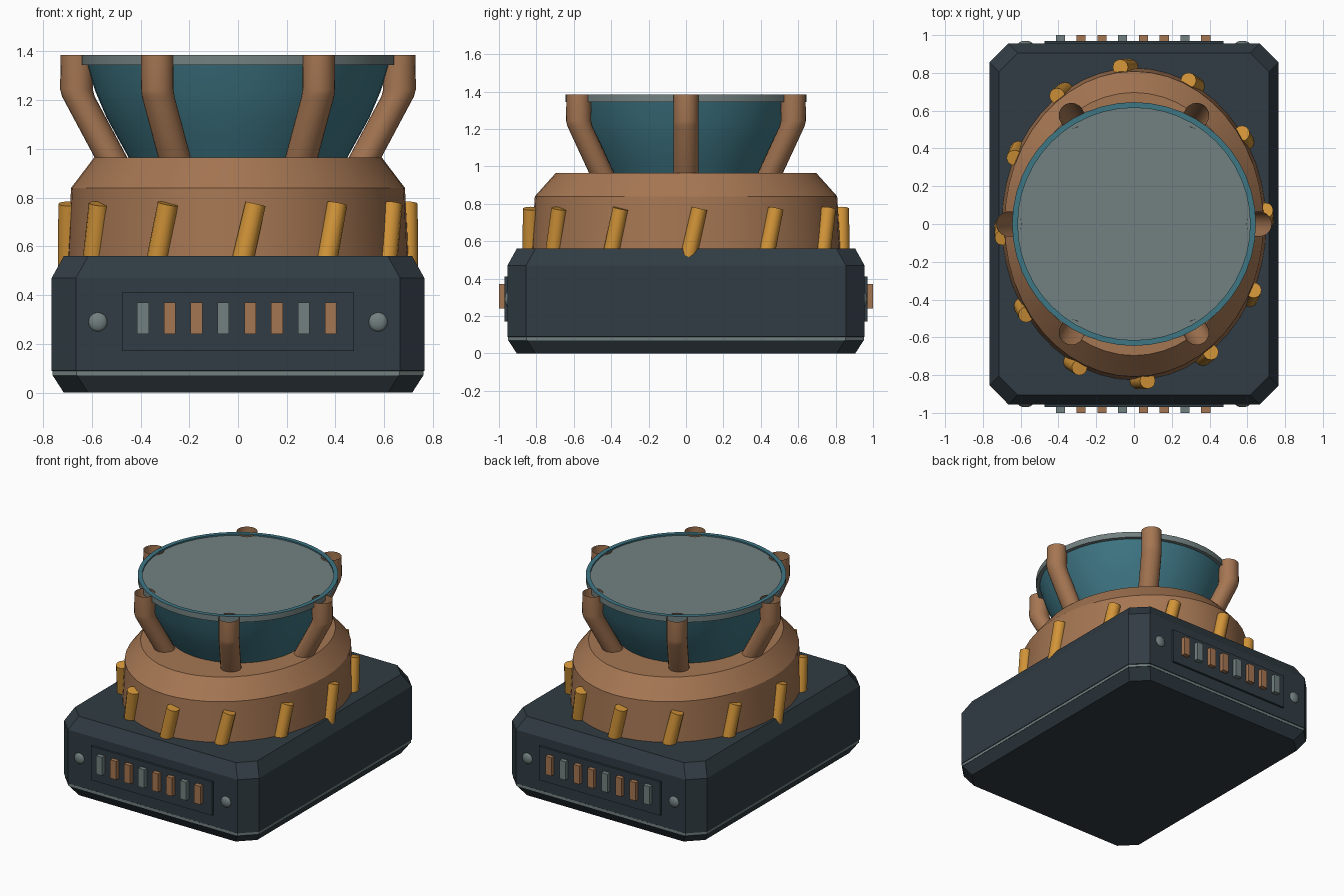
import bpy
import bmesh
from math import cos, sin, pi, radians
from mathutils import Vector, Matrix

cube = bpy.data.objects.get("Cube")
if cube:
    bpy.data.objects.remove(cube, do_unlink=True)


def material(name, r, g, b):
    m = bpy.data.materials.new(name)
    m.use_nodes = True
    m.diffuse_color = (r, g, b, 1)
    m.node_tree.nodes["Principled BSDF"].inputs["Base Color"].default_value = (r, g, b, 1)
    return m


SLATE = material("dark slate", 0.03, 0.045, 0.056)
GREY = material("steel grey", 0.17, 0.216, 0.216)
COPPER = material("copper brown", 0.376, 0.181, 0.085)
GOLD = material("gold", 0.65, 0.3, 0.04)
TEAL = material("teal", 0.048, 0.181, 0.231)


def finish(name, bm, mats, smooth=True, angle=30):
    bmesh.ops.recalc_face_normals(bm, faces=bm.faces)
    mesh = bpy.data.meshes.new(name)
    bm.to_mesh(mesh)
    bm.free()
    for m in mats:
        mesh.materials.append(m)
    if smooth:
        mesh.polygons.foreach_set("use_smooth", [True] * len(mesh.polygons))
        mesh.set_sharp_from_angle(angle=radians(angle))
    obj = bpy.data.objects.new(name, mesh)
    bpy.context.collection.objects.link(obj)
    return obj


def ellipse(rx, ry, z, n, cx=0, cy=0):
    return [(cx + rx * cos(2 * pi * i / n), cy + ry * sin(2 * pi * i / n), z) for i in range(n)]


def octagon(inset, z, c=0.1):
    x, y = 0.765 - inset, 0.955 - inset
    return [(x, c - y, z), (x, y - c, z), (x - c, y, z), (c - x, y, z),
            (-x, y - c, z), (-x, c - y, z), (c - x, -y, z), (x - c, -y, z)]


def loft(name, rings, mats, bottom=True, top=True, smooth=True, rule=None):
    """Skin a stack of rings; rule picks the material from the layer number."""
    bm = bmesh.new()
    loops = [[bm.verts.new(p) for p in ring] for ring in rings]
    n = len(rings[0])
    for k, (a, b) in enumerate(zip(loops, loops[1:])):
        for i in range(n):
            j = (i + 1) % n
            f = bm.faces.new((a[i], a[j], b[j], b[i]))
            f.material_index = rule(k) if rule else 0
    if bottom:
        bm.faces.new(loops[0][::-1])
    if top:
        f = bm.faces.new(loops[-1])
        f.material_index = rule(len(rings) - 1) if rule else 0
    return finish(name, bm, mats, smooth)


def box(name, center, size, mat):
    bm = bmesh.new()
    bmesh.ops.create_cube(bm, size=1, matrix=Matrix.Translation(center) @ Matrix.Diagonal((*size, 1)))
    return finish(name, bm, [mat], smooth=False)


# Chamfered base with a thin trim band near the foot
base_profile = [(0.05, 0), (0.005, 0.07), (0.003, 0.07), (0.003, 0.088), (0, 0.09), (0, 0.47), (0.05, 0.56)]
loft("base", [octagon(d, z) for d, z in base_profile], [SLATE, GREY],
     smooth=False, rule=lambda k: 1 if k == 2 else 0)

# Control panels, keys and round studs on front and back
for side, label in ((-1, "front"), (1, "back")):
    box(label + "_panel", (0, side * 0.955, 0.29), (0.95, 0.03, 0.24), SLATE)
    for i in range(8):
        box(f"{label}_key_{i + 1}", (-0.39 + 0.11 * i, side * 0.975, 0.305), (0.048, 0.05, 0.13),
            COPPER if i % 3 else GREY)
    for x in (-0.575, 0.575):
        bm = bmesh.new()
        place = Matrix.Translation((x, side * 0.95, 0.29)) @ Matrix.Diagonal((1, 0.5, 1, 1))
        bmesh.ops.create_uvsphere(bm, u_segments=16, v_segments=10, radius=0.04, matrix=place)
        finish(label + "_stud", bm, [GREY], angle=60)

# Oval collar
collar_profile = [(0.7, 0.55), (0.685, 0.84), (0.59, 0.965)]
loft("collar", [ellipse(r, r * 1.18, z, 48) for r, z in collar_profile], [COPPER])

# Leaning pegs around the collar
for i in range(12):
    t = i * pi / 6
    foot = Vector((0.695 * cos(t), 0.83 * sin(t), 0.46))
    lean = Vector((-0.695 * sin(t), 0.83 * cos(t), 0)).normalized() * 0.072 + Vector((0, 0, 0.315))
    turn = lean.to_track_quat("Z", "Y").to_matrix().to_4x4()
    bm = bmesh.new()
    bmesh.ops.create_cone(bm, cap_ends=True, segments=12, radius1=0.045, radius2=0.042,
                          depth=lean.length, matrix=Matrix.Translation(foot + lean / 2) @ turn)
    finish(f"peg_{i + 1}", bm, [GOLD], angle=40)

# Flared bowl with a steel rim and an inset cover
bowl_profile = [(0.435, 0.94), (0.485, 1.03), (0.54, 1.13), (0.585, 1.235), (0.62, 1.345)]
loft("bowl", [ellipse(r, r, z, 48) for r, z in bowl_profile], [TEAL], top=False)
rim_profile = [(0.61, 1.345), (0.645, 1.345), (0.645, 1.385), (0.615, 1.385), (0.615, 1.375)]
loft("rim", [ellipse(r, r, z, 48) for r, z in rim_profile], [GREY, TEAL],
     bottom=False, rule=lambda k: 1 if k in (2, 3) else 0)

# Six bent open tubes supporting the bowl
strut_path = [(0.508, 0.94), (0.655, 1.215), (0.663, 1.245), (0.661, 1.385)]
for i in range(6):
    t = i * pi / 3
    rings = [ellipse(0.067, 0.067, z, 20, r * cos(t), r * sin(t)) for r, z in strut_path]
    loft(f"strut_{i + 1}", rings, [COPPER], top=False)
